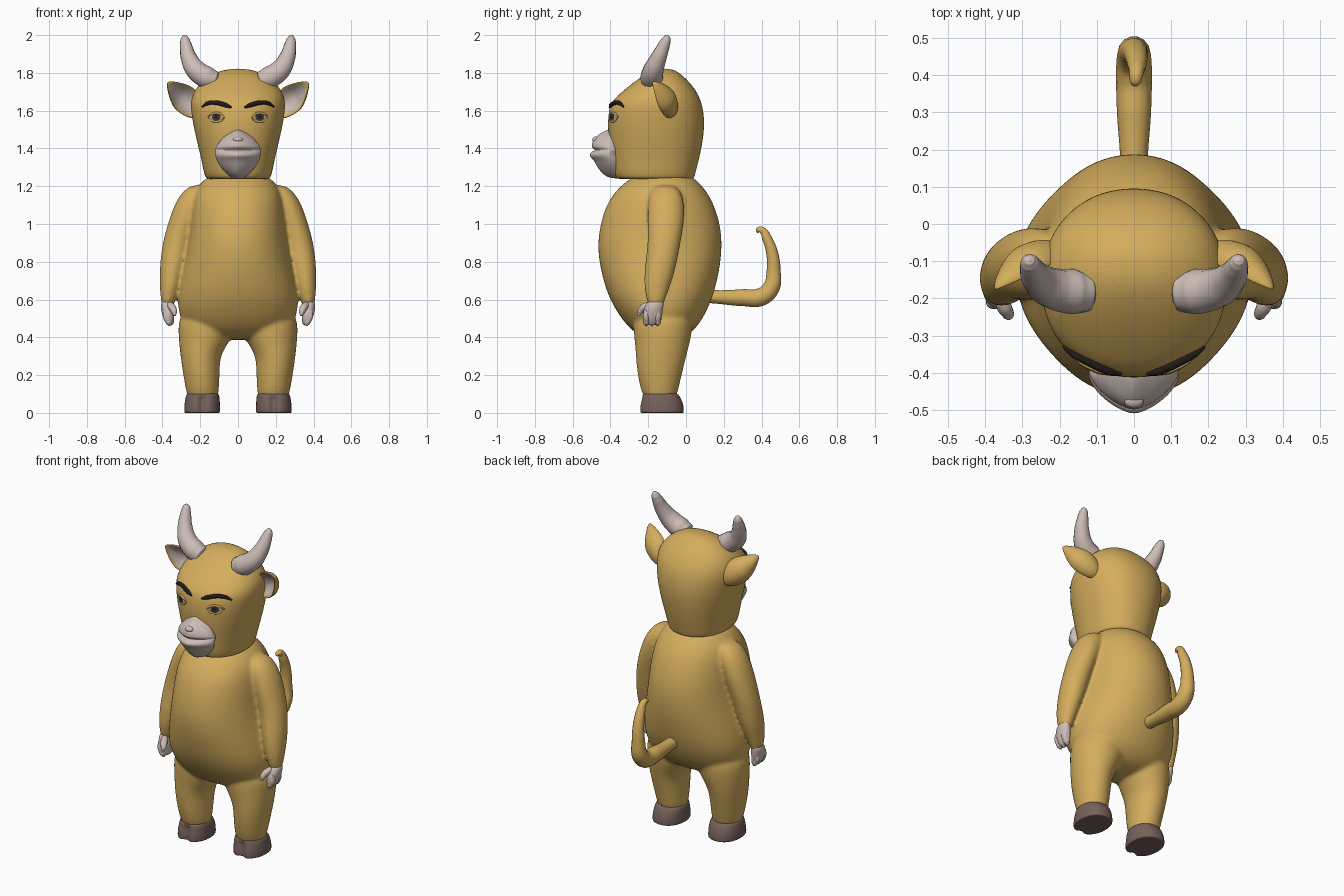
import bpy, bmesh, math
from mathutils import Vector
from mathutils.bvhtree import BVHTree

if "Cube" in bpy.data.objects:
    bpy.data.objects.remove(bpy.data.objects["Cube"])


def material(name, rgb):
    m = bpy.data.materials.new(name)
    m.use_nodes = True
    m.diffuse_color = (*rgb, 1)
    m.node_tree.nodes["Principled BSDF"].inputs["Base Color"].default_value = (*rgb, 1)
    return m


GOLD = material("golden hide", (0.66, 0.42, 0.11))
PALE = material("pale skin", (0.61, 0.51, 0.47))
HOOF = material("brown hoof", (0.18, 0.12, 0.105))
BLACK = material("black hair", (0.015, 0.011, 0.011))
WHITE = material("eye white", (0.52, 0.42, 0.31))
IRIS = material("dark iris", (0.05, 0.035, 0.05))


def finish(name, bm, mats, subdiv=0):
    bmesh.ops.recalc_face_normals(bm, faces=bm.faces)
    mesh = bpy.data.meshes.new(name)
    bm.to_mesh(mesh)
    bm.free()
    for m in mats:
        mesh.materials.append(m)
    mesh.polygons.foreach_set("use_smooth", [True] * len(mesh.polygons))
    ob = bpy.data.objects.new(name, mesh)
    bpy.context.collection.objects.link(ob)
    if subdiv:
        mod = ob.modifiers.new("subdivision", "SUBSURF")
        mod.levels = mod.render_levels = subdiv
    return ob


def loft(bm, sections, power=2.0, side=1, n=24):
    """Stack rounded rings; section = z, centre x, front y, back y, half width."""
    rings = []
    for z, cx, yf, yb, rx in sections:
        ring = []
        for i in range(n):
            a = math.tau * i / n
            c, s = math.cos(a), math.sin(a)
            x = cx + rx * math.copysign(abs(c) ** (2 / power), c)
            y = (yf + yb) / 2 + (yb - yf) / 2 * math.copysign(abs(s) ** (2 / power), s)
            ring.append(bm.verts.new((side * x, y, z)))
        rings.append(ring)
    for a, b in zip(rings, rings[1:]):
        for i in range(n):
            j = (i + 1) % n
            bm.faces.new((a[i], a[j], b[j], b[i]))
    bm.faces.new(rings[0])
    bm.faces.new(rings[-1])
    return rings


def tube(name, points, mat, side=1):
    """Smooth tapering tube; point = x, y, z, radius."""
    cu = bpy.data.curves.new(name, "CURVE")
    cu.dimensions = "3D"
    cu.bevel_depth = 1
    cu.bevel_resolution = 5
    cu.use_fill_caps = True
    sp = cu.splines.new("BEZIER")
    sp.resolution_u = 8
    sp.bezier_points.add(len(points) - 1)
    for bp, (x, y, z, r) in zip(sp.bezier_points, points):
        bp.co = (side * x, y, z)
        bp.radius = r
        bp.handle_left_type = bp.handle_right_type = "AUTO"
    temp = bpy.data.objects.new(name + " path", cu)
    bpy.context.collection.objects.link(temp)
    bpy.context.view_layer.update()
    mesh = bpy.data.meshes.new_from_object(temp.evaluated_get(bpy.context.evaluated_depsgraph_get()))
    bpy.data.objects.remove(temp)
    bm = bmesh.new()
    bm.from_mesh(mesh)
    bmesh.ops.remove_doubles(bm, verts=bm.verts, dist=0.0002)
    return finish(name, bm, [mat])


# Body: torso, legs and arms fused into one skin
bm = bmesh.new()
loft(bm, [(.385, 0, -.2, -.04, .15), (.43, 0, -.285, .04, .26), (.5, 0, -.345, .092, .312),
          (.6, 0, -.407, .14, .326), (.7, 0, -.44, .168, .31), (.8, 0, -.463, .187, .287),
          (.9, 0, -.471, .194, .268), (1, 0, -.456, .184, .257), (1.1, 0, -.426, .152, .247),
          (1.18, 0, -.372, .108, .227), (1.24, 0, -.3, .05, .18), (1.27, 0, -.24, 0, .12)], 2.1)
for s in (1, -1):
    loft(bm, [(.06, .185, -.21, -.06, .075), (.1, .187, -.235, -.045, .086),
              (.2, .194, -.258, -.022, .097), (.3, .2, -.267, .003, .105),
              (.36, .184, -.27, .018, .128), (.43, .168, -.28, .035, .15),
              (.55, .16, -.28, .04, .155)], side=s)
    loft(bm, [(.55, .372, -.195, -.125, .026), (.6, .37, -.21, -.11, .04),
              (.66, .362, -.222, -.088, .053), (.73, .353, -.222, -.063, .063),
              (.8, .341, -.216, -.047, .072), (.9, .324, -.202, -.028, .076),
              (1, .294, -.206, -.01, .079), (1.1, .26, -.205, -.006, .079),
              (1.17, .233, -.19, -.025, .065), (1.208, .205, -.155, -.06, .04)], side=s)
body = finish("body", bm, [GOLD], 2)
mod = body.modifiers.new("fuse", "REMESH")
mod.mode = "VOXEL"
mod.voxel_size = 0.009
mod.use_smooth_shade = True
mod = body.modifiers.new("soften", "SMOOTH")
mod.factor = 0.5
mod.iterations = 16

# Head
bm = bmesh.new()
loft(bm, [(1.236, 0, -.35, .025, .15), (1.242, 0, -.375, .045, .172), (1.27, 0, -.388, .052, .182),
          (1.34, 0, -.397, .07, .195), (1.42, 0, -.408, .088, .215), (1.52, 0, -.418, .101, .238),
          (1.6, 0, -.411, .094, .251), (1.645, 0, -.398, .083, .252), (1.69, 0, -.352, .064, .241),
          (1.74, 0, -.292, .03, .209), (1.79, 0, -.222, -.02, .145), (1.823, 0, -.15, -.07, .06)], 2.2)
head = finish("head", bm, [GOLD], 2)

# Muzzle with lips and nose
bm = bmesh.new()
loft(bm, [(1.24, 0, -.4, -.32, .025), (1.265, 0, -.445, -.31, .062), (1.31, 0, -.476, -.31, .1),
          (1.34, 0, -.49, -.31, .115), (1.362, 0, -.517, -.31, .122), (1.383, 0, -.503, -.31, .123),
          (1.392, 0, -.476, -.31, .122), (1.402, 0, -.5, -.31, .12), (1.42, 0, -.501, -.31, .112),
          (1.45, 0, -.492, -.31, .088), (1.475, 0, -.462, -.31, .06), (1.505, 0, -.412, -.33, .018)], 1.5)
finish("muzzle", bm, [PALE], 2)
bm = bmesh.new()
for x, r in ((0, .021), (.022, .015), (-.022, .015)):
    ball = bmesh.ops.create_uvsphere(bm, u_segments=16, v_segments=10, radius=r)
    bmesh.ops.scale(bm, verts=ball["verts"], vec=(1.3, 1, .8))
    bmesh.ops.translate(bm, verts=ball["verts"], vec=(x, -.475 + abs(x) * .4, 1.447 - abs(x) * .3))
finish("nose", bm, [PALE])

# Face surface lookup for the eyes and brows
bpy.context.view_layer.update()
surface = BVHTree.FromObject(head, bpy.context.evaluated_depsgraph_get())


def on_face(x, z, lift):
    hit = surface.ray_cast(Vector((x, -2, z)), Vector((0, 1, 0)))[0]
    return Vector((x, hit.y - lift, z))


def eye_plate(name, cx, cz, rx, rz, lift, mat):
    bm = bmesh.new()
    mid = bm.verts.new(on_face(cx, cz, lift))
    n = 24
    rim = [bm.verts.new(on_face(cx + rx * math.cos(math.tau * i / n),
                                cz + rz * math.sin(math.tau * i / n), lift)) for i in range(n)]
    for i in range(n):
        bm.faces.new((mid, rim[i - 1], rim[i]))
    finish(name, bm, [mat])


def face_tube(name, pts, lift, mat):
    tube(name, [(*on_face(x, z, lift), r) for x, z, r in pts], mat)


for s, tag in ((1, "left"), (-1, "right")):
    # Eyes, lids and brows
    eye_plate(tag + "_eye", s * .115, 1.565, .04, .02, .003, WHITE)
    eye_plate(tag + "_iris", s * .115, 1.566, .022, .02, .006, IRIS)
    eye_plate(tag + "_pupil", s * .115, 1.566, .01, .01, .008, BLACK)
    for lid, h in (("upper", .021), ("lower", -.021)):
        face_tube(f"{tag}_{lid}_lid", [(s * .072, 1.562, .003), (s * .095, 1.565 + h * .9, .006),
                                       (s * .135, 1.565 + h * .9, .006), (s * .16, 1.568, .003)], .002, GOLD)
    face_tube(tag + "_brow", [(s * .035, 1.617, .005), (s * .065, 1.629, .012), (s * .125, 1.643, .012),
                              (s * .165, 1.637, .01), (s * .19, 1.62, .004)], .004, BLACK)

    # Horns
    tube(tag + "_horn", [(.107, -.183, 1.752, .025), (.122, -.183, 1.757, .052), (.165, -.182, 1.775, .061),
                         (.222, -.172, 1.815, .055), (.26, -.145, 1.88, .043), (.276, -.117, 1.945, .032),
                         (.281, -.103, 1.978, .024), (.282, -.097, 1.994, .014),
                         (.282, -.095, 1.999, .004)], PALE, s)

    # Ears: teardrop bowls opening forward and inward with a pale lining
    u = Vector((.15, -.085, .145)).normalized()
    w = Vector((-.2, -1, .05))
    w = (w - u * w.dot(u)).normalized()
    v = w.cross(u)
    bm = bmesh.new()
    bmesh.ops.create_uvsphere(bm, u_segments=32, v_segments=20, radius=1)
    for f in bm.faces:
        c = f.calc_center_median()
        f.material_index = int(c.z > 0 and math.hypot(c.x, c.y) < .84)
    for vert in bm.verts:
        a, b, c = vert.co
        taper = 1 - .5 * max(a, 0) ** 1.3
        depth = c * .07 * taper if c < 0 else (.018 * math.sin(math.pi * c) - .04 * c) * taper
        p = Vector((.282, -.125, 1.663)) + u * a * .135 + v * b * .074 * taper + w * depth
        vert.co = (s * p.x, p.y, p.z)
    finish(tag + "_ear", bm, [GOLD, PALE])

    # Hands leaning inward, with thumb and finger tips
    bm = bmesh.new()
    loft(bm, [(.6, .376, -.19, -.125, .02), (.58, .376, -.21, -.117, .034),
              (.545, .373, -.225, -.122, .035), (.51, .368, -.232, -.128, .031),
              (.48, .362, -.225, -.132, .024), (.465, .358, -.21, -.14, .014)], side=s)
    finish(tag + "_hand", bm, [PALE], 2)
    tube(tag + "_thumb", [(.362, -.195, .572, .018), (.348, -.225, .557, .02),
                          (.338, -.243, .535, .016), (.336, -.25, .515, .007)], PALE, s)
    for i in range(3):
        y = -.21 + i * .03
        tube(f"{tag}_finger_{i + 1}", [(.383, y, .545, .014), (.379, y, .51, .019),
                                       (.365, y, .477, .017), (.358, y, .461, .006)], PALE, s)

    # Cloven hooves
    bm = bmesh.new()
    rings = loft(bm, [(0, .19, -.235, -.025, .085), (0, .19, -.25, -.012, .094), (.008, .19, -.252, -.01, .096),
                      (.04, .19, -.25, -.012, .095), (.075, .188, -.24, -.025, .092),
                      (.1, .187, -.235, -.04, .087), (.108, .187, -.215, -.06, .07)], 2.2, s)
    for ring in rings[:5]:
        front = min(ring, key=lambda q: q.co.y)
        front.co.y += .03
    finish(tag + "_hoof", bm, [HOOF], 2)

# Tail
tube("tail", [(0, .08, .62, .035), (0, .18, .613, .037), (0, .3, .61, .046), (0, .4, .615, .049),
              (0, .452, .665, .046), (0, .464, .75, .038), (.005, .455, .85, .032),
              (.008, .428, .925, .026), (.006, .405, .965, .019), (.004, .385, .968, .016),
              (.002, .375, .955, .006)], GOLD)
